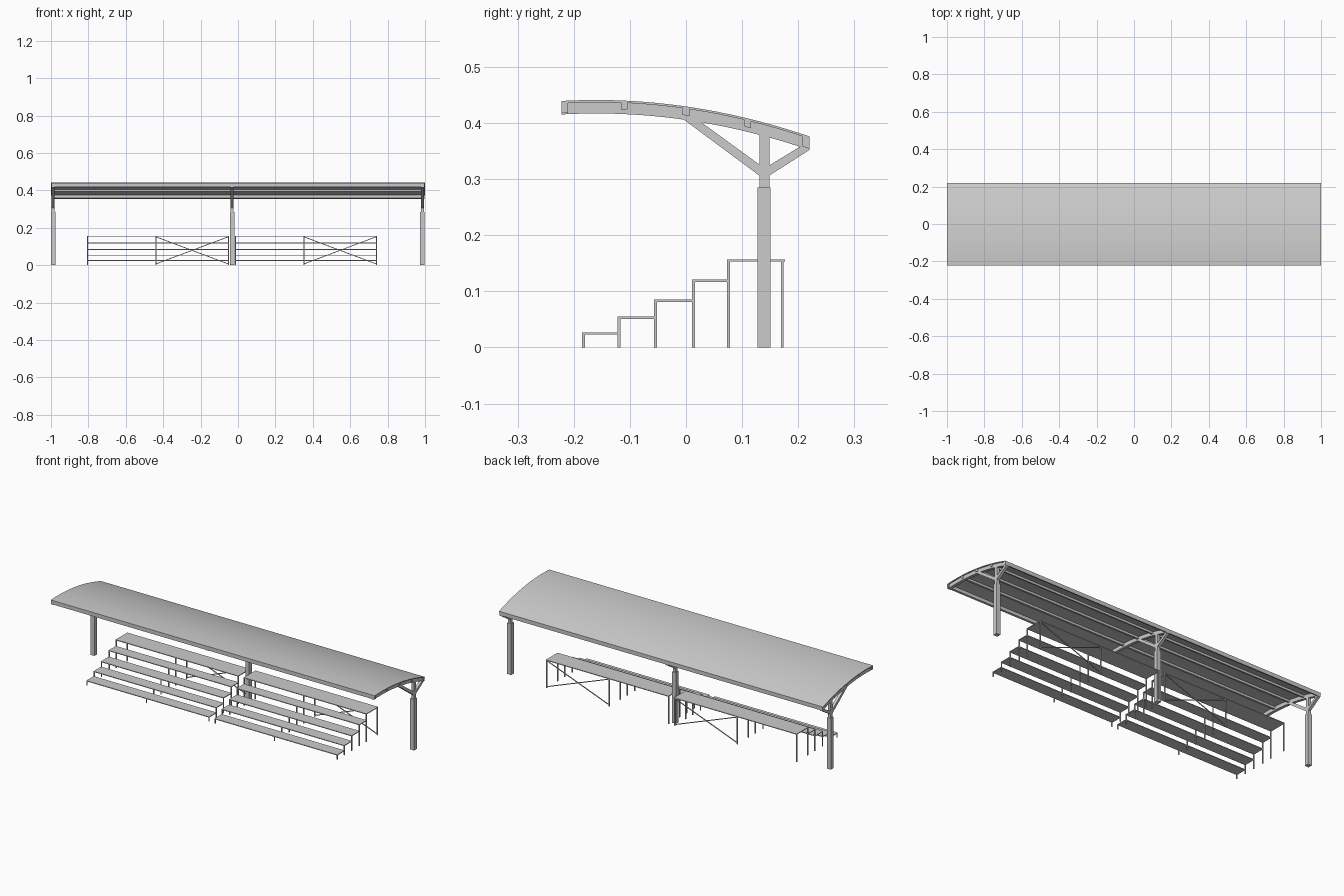
import bpy
import bmesh
from mathutils import Vector

old = bpy.data.objects.get("Cube")
if old:
    bpy.data.objects.remove(old, do_unlink=True)

# One painted-metal grey for everything
grey = bpy.data.materials.new("painted grey metal")
grey.use_nodes = True
colour = (0.6, 0.6, 0.6, 1)
grey.diffuse_color = colour
grey.node_tree.nodes["Principled BSDF"].inputs["Base Color"].default_value = colour


def finish(name, bm, smooth=False):
    bmesh.ops.recalc_face_normals(bm, faces=bm.faces)
    mesh = bpy.data.meshes.new(name)
    bm.to_mesh(mesh)
    bm.free()
    mesh.materials.append(grey)
    ob = bpy.data.objects.new(name, mesh)
    bpy.context.collection.objects.link(ob)
    if smooth:
        bpy.ops.object.select_all(action='DESELECT')
        ob.select_set(True)
        bpy.context.view_layer.objects.active = ob
        bpy.ops.object.shade_smooth_by_angle()
    return ob


def add_prism(bm, profile, x0, x1):
    """Extrude a y-z outline along x."""
    face = bm.faces.new([bm.verts.new((x0, y, z)) for y, z in profile])
    out = bmesh.ops.extrude_face_region(bm, geom=[face])
    moved = [v for v in out["geom"] if isinstance(v, bmesh.types.BMVert)]
    bmesh.ops.translate(bm, verts=moved, vec=(x1 - x0, 0, 0))


def add_box(bm, x0, x1, y0, y1, z0, z1):
    add_prism(bm, [(y0, z0), (y1, z0), (y1, z1), (y0, z1)], x0, x1)


def add_bar(bm, a, b, size):
    """Square bar between two points in an x-z plane."""
    a, b = Vector(a), Vector(b)
    along = (b - a).normalized()
    up = along.cross(Vector((0, 1, 0))) * size / 2
    side = Vector((0, size / 2, 0))
    rings = [[bm.verts.new(p + s) for s in (up + side, up - side, -up - side, side - up)]
             for p in (a, b)]
    for i in range(4):
        j = (i + 1) % 4
        bm.faces.new((rings[0][i], rings[0][j], rings[1][j], rings[1][i]))
    for ring in rings:
        bm.faces.new(ring)


FRONT, BACK = -0.222, 0.22
SHEET, BEAM = 0.004, 0.024


def roof_z(y):
    return 0.441 - 0.45 * (y + 0.16) ** 2


def arc_band(top, bottom, steps=24):
    ys = [FRONT + (BACK - FRONT) * i / steps for i in range(steps + 1)]
    return ([(y, roof_z(y) - top) for y in ys]
            + [(y, roof_z(y) - bottom) for y in reversed(ys)])


# Curved roof sheet
bm = bmesh.new()
add_prism(bm, arc_band(0, SHEET), -1, 1)
finish("roof_sheet", bm, True)

# Purlins running the length of the roof
bm = bmesh.new()
for y in (FRONT + 0.006, -0.11, 0.0, 0.11, BACK - 0.006):
    depth = 0.022 if abs(y) > 0.2 else 0.016
    lo, hi = y - 0.006, y + 0.006
    add_prism(bm, [(lo, roof_z(lo) - 0.002), (hi, roof_z(hi) - 0.002),
                   (hi, roof_z(hi) - depth), (lo, roof_z(lo) - depth)], -0.998, 0.998)
finish("roof_purlins", bm)

# Columns, each carrying a curved rafter with two braces
for label, x in (("right", -0.988), ("middle", -0.032), ("left", 0.986)):
    bm = bmesh.new()
    add_box(bm, x - 0.012, x + 0.012, 0.127, 0.151, 0, 0.285)
    finish(label + "_column", bm)

    bm = bmesh.new()
    x0, x1 = x - 0.008, x + 0.008
    add_prism(bm, arc_band(0.002, BEAM), x0, x1)
    add_box(bm, x0, x1, 0.131, 0.149, 0.28, 0.386)
    add_prism(bm, [(-0.012, 0.412), (0.022, 0.405), (0.135, 0.323), (0.131, 0.306)], x0, x1)
    add_prism(bm, [(0.148, 0.306), (0.22, 0.352), (0.22, 0.362), (0.205, 0.359),
                   (0.146, 0.323)], x0, x1)
    finish(label + "_rafter_and_braces", bm, True)

# Two five-row bleachers
EDGES = (-0.185, -0.122, -0.057, 0.011, 0.073, 0.174)
TOPS = (0.027, 0.055, 0.085, 0.121, 0.157)
LEG = 0.005
for label, x0, x1 in (("right", -0.807, -0.049), ("left", -0.016, 0.742)):
    middle = x0 + 0.367
    planks, legs, brace = bmesh.new(), bmesh.new(), bmesh.new()
    for front, back, top in zip(EDGES, EDGES[1:], TOPS):
        add_box(planks, x0, x1, front, back + 0.002, top - 0.004, top)
    for y, top in zip(EDGES, TOPS + TOPS[-1:]):
        if y == EDGES[-1]:
            y -= LEG
        for x in (x0, middle, x1 - LEG):
            add_box(legs, x, x + LEG, y, y + LEG, 0, top - 0.002)
    # Cross brace on the back legs
    y = EDGES[-1] - LEG / 2
    for za, zb in ((0.006, 0.152), (0.152, 0.006)):
        add_bar(brace, (middle, y, za), (x1 - 0.002, y, zb), 0.004)
    finish(label + "_seat_planks", planks)
    finish(label + "_bleacher_legs", legs)
    finish(label + "_cross_brace", brace)
